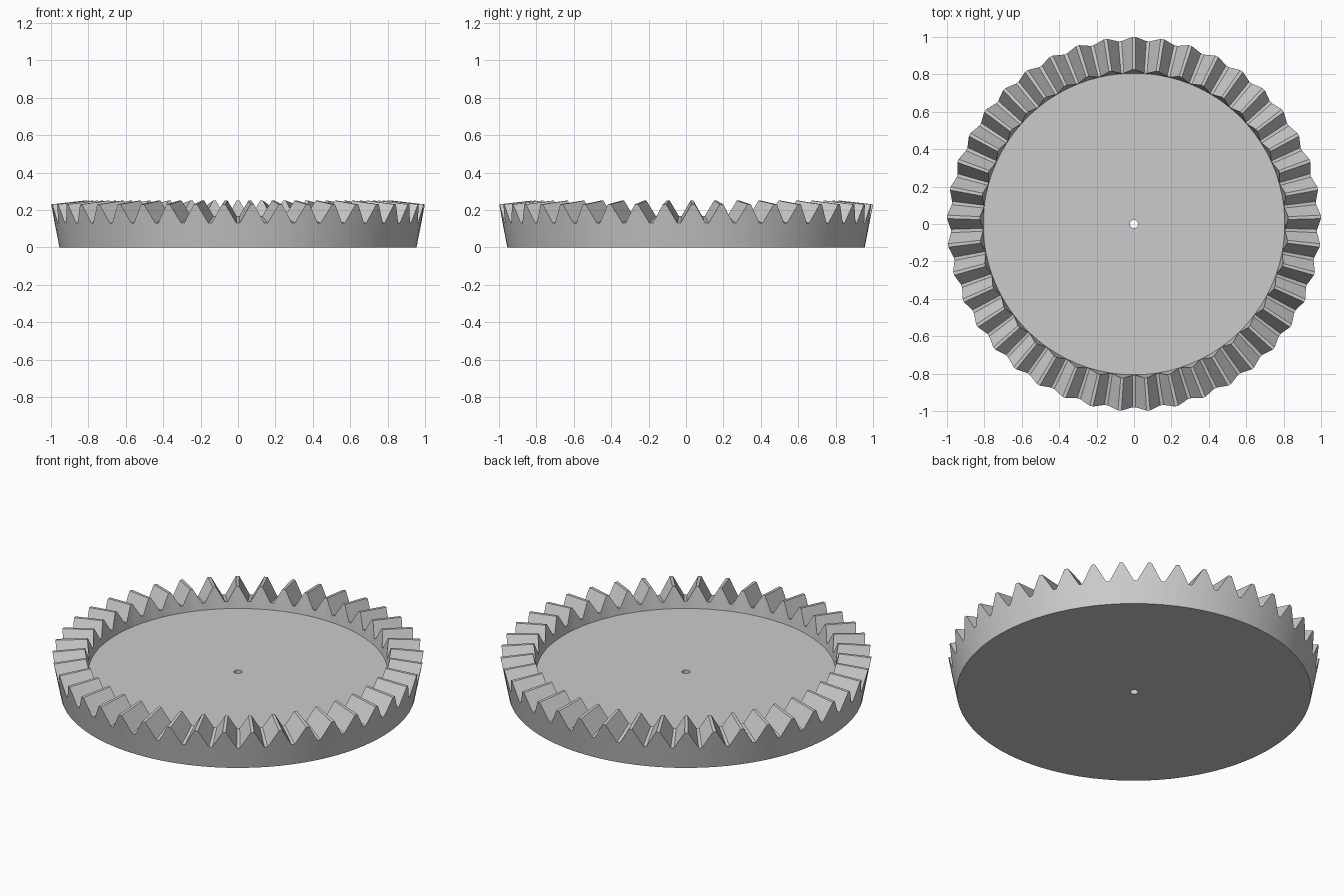
import bpy, bmesh, math

if "Cube" in bpy.data.objects:
    bpy.data.objects.remove(bpy.data.objects["Cube"])

TEETH = 41
APEX = 0.345          # height of the point all tooth lines converge on
INNER = 0.825         # inner tooth end, scaled towards the apex
PITCH = 2 * math.pi / TEETH

# tooth outline over one pitch: (fraction of pitch, height 0 = root, 1 = tip)
outline = [(-0.06, 1), (0.06, 1), (0.44, 0), (0.56, 0)]
steps = [(math.pi / 2 + (i + f) * PITCH, h)
         for i in range(TEETH) for f, h in outline]

bm = bmesh.new()


def ring(section):
    """Closed loop of vertices; section(h) gives (radius, height)."""
    loop = []
    for a, h in steps:
        r, z = section(h)
        loop.append(bm.verts.new((r * math.cos(a), r * math.sin(a), z)))
    return loop


def outer_tooth(h):
    return 0.98 + 0.02 * h, 0.13 + 0.10 * h


def inner_tooth(h):
    r, z = outer_tooth(h)
    return r * INNER, APEX + (z - APEX) * INNER


# underside, outer wall, toothed rim, inner wall, recessed floor, axle hole
rings = [ring(s) for s in (
    lambda h: (0.022, 0.0),
    lambda h: (0.955, 0.0),
    outer_tooth,
    inner_tooth,
    lambda h: (0.806, 0.127),
    lambda h: (0.022, 0.127),
)]
n = len(steps)
for k, low in enumerate(rings):
    high = rings[(k + 1) % len(rings)]
    for i in range(n):
        j = (i + 1) % n
        bm.faces.new((low[i], low[j], high[j], high[i]))
bmesh.ops.recalc_face_normals(bm, faces=bm.faces)

mesh = bpy.data.meshes.new("crown_gear")
bm.to_mesh(mesh)
bm.free()
gear = bpy.data.objects.new("crown_gear", mesh)
bpy.context.collection.objects.link(gear)

grey = bpy.data.materials.new("light_grey")
grey.diffuse_color = (0.6, 0.6, 0.6, 1)
grey.use_nodes = True
grey.node_tree.nodes["Principled BSDF"].inputs["Base Color"].default_value = grey.diffuse_color
mesh.materials.append(grey)

# smooth round walls, crisp teeth
bpy.context.view_layer.objects.active = gear
gear.select_set(True)
bpy.ops.object.shade_smooth_by_angle(angle=math.radians(25))
